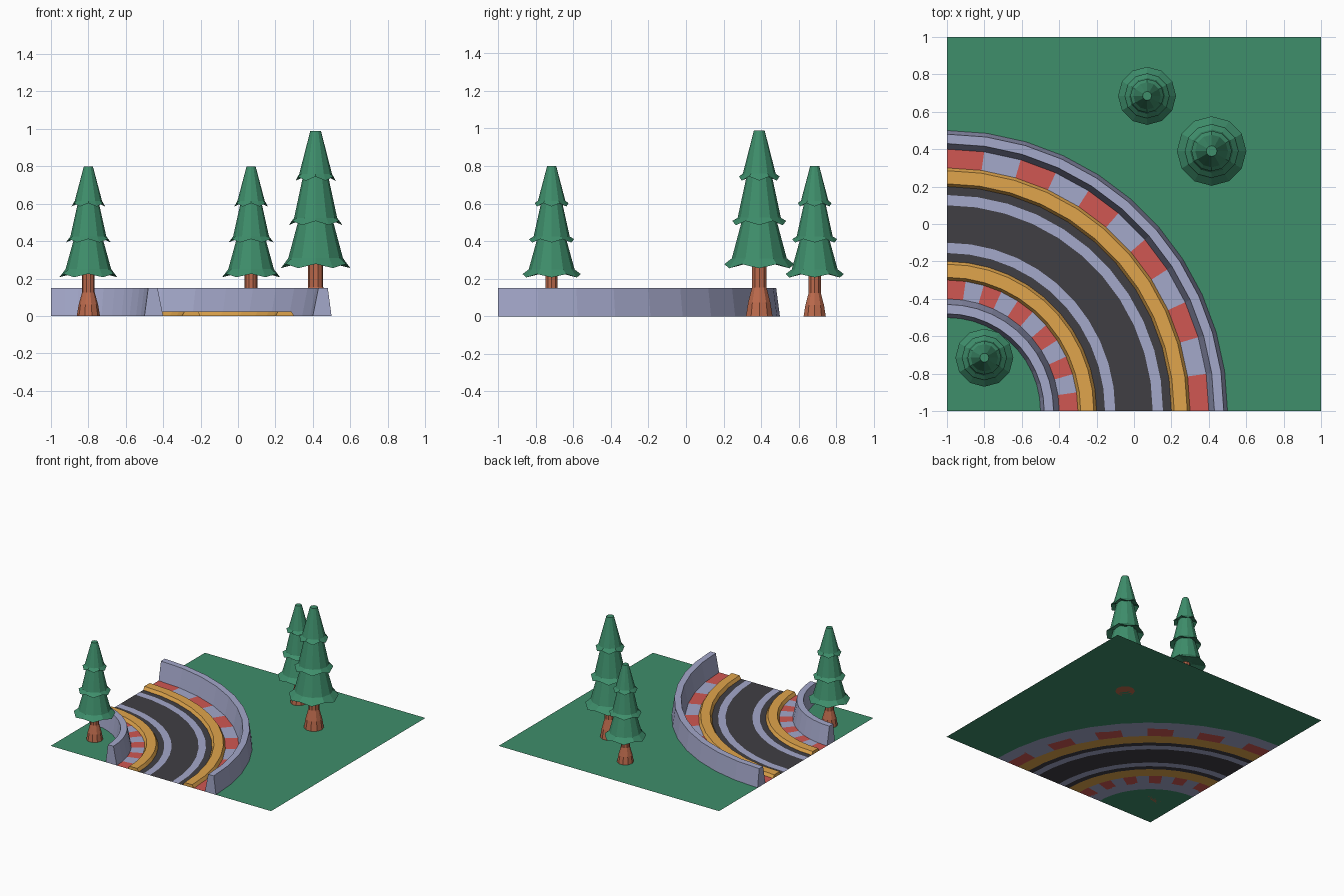
import bpy, bmesh, math

if "Cube" in bpy.data.objects:
    bpy.data.objects.remove(bpy.data.objects["Cube"])


def srgb(r, g, b):
    f = lambda c: c / 12.92 if c <= 0.04045 else ((c + 0.055) / 1.055) ** 2.4
    return tuple(f(c / 255) for c in (r, g, b)) + (1,)


def material(name, rgb):
    m = bpy.data.materials.new(name)
    m.diffuse_color = srgb(*rgb)
    m.use_nodes = True
    m.node_tree.nodes["Principled BSDF"].inputs["Base Color"].default_value = m.diffuse_color
    return m


GREEN = material("grass green", (62, 142, 107))
GREY = material("pale grey", (164, 168, 202))
ROAD = material("asphalt", (64, 62, 68))
YELLOW = material("yellow", (224, 165, 76))
RED = material("red", (208, 87, 82))
BROWN = material("bark brown", (188, 106, 76))

SEG = 11  # curve segments in the quarter turn, centred on the corner (-1, -1)


def polar(r, i, z=0.0):
    a = math.pi / 2 * i / SEG
    return (-1 + r * math.cos(a), -1 + r * math.sin(a), z)


def finish(name, bm, mats):
    me = bpy.data.meshes.new(name)
    bm.to_mesh(me)
    bm.free()
    for m in mats:
        me.materials.append(m)
    ob = bpy.data.objects.new(name, me)
    bpy.context.collection.objects.link(ob)
    return ob


def sweep(name, profile, mats, rule=lambda i, j: 0, solid=False):
    """Sweep an (r, z) profile around the corner; r increasing gives upward faces."""
    bm = bmesh.new()
    rows = [[bm.verts.new(polar(r, i, z)) for r, z in profile] for i in range(SEG + 1)]
    n = len(profile)
    for i in range(SEG):
        for j in range(n if solid else n - 1):
            k = (j + 1) % n
            f = bm.faces.new((rows[i][j], rows[i][k], rows[i + 1][k], rows[i + 1][j]))
            f.material_index = rule(i, j)
    if solid:
        bm.faces.new(rows[0][::-1])
        bm.faces.new(rows[-1])
        bmesh.ops.recalc_face_normals(bm, faces=bm.faces[:])
    return finish(name, bm, mats)


# road with two painted edge lines
sweep("road", [(r, 0) for r in (0.8, 0.845, 0.9, 1.1, 1.155, 1.2)],
      [ROAD, GREY], lambda i, j: j % 2)

# kerbs, striped run-off and barriers, mirrored about the road centre line r = 1
for side, flip in (("outer", False), ("inner", True)):
    def prof(pts):
        return [(2 - r, z) for r, z in reversed(pts)] if flip else pts

    sweep(side + "_kerb", prof([(1.2, 0), (1.215, 0.025), (1.285, 0.025), (1.3, 0)]),
          [YELLOW], solid=True)
    sweep(side + "_stripes", prof([(1.3, 0), (1.41, 0)]), [RED, GREY], lambda i, j: i % 2)
    sweep(side + "_barrier", prof([(1.4, 0), (1.43, 0.15), (1.48, 0.15), (1.5, 0)]),
          [GREY], solid=True)


# grass on both sides of the track
def grass(name, pts):
    bm = bmesh.new()
    f = bm.faces.new([bm.verts.new(p) for p in pts])
    f.normal_update()
    if f.normal.z < 0:
        f.normal_flip()
    bmesh.ops.triangulate(bm, faces=[f])
    finish(name, bm, [GREEN])


grass("outer_grass", [polar(1.5, i) for i in range(SEG + 1)] + [(-1, 1, 0), (1, 1, 0), (1, -1, 0)])
grass("inner_grass", [(-1, -1, 0)] + [polar(0.5, i) for i in range(SEG + 1)])


# trees
def lathe(bm, rings, sides, jag=0.0):
    """Closed lathe of (r, z) rings; the second ring may have a zigzag hem."""
    loops = []
    for n, (r, z) in enumerate(rings):
        loops.append([bm.verts.new((r * math.cos(2 * math.pi * k / sides),
                                    r * math.sin(2 * math.pi * k / sides),
                                    z + (jag * (k % 2) if n == 1 else 0)))
                      for k in range(sides)])
    for a, b in zip(loops, loops[1:]):
        for k in range(sides):
            m = (k + 1) % sides
            bm.faces.new((a[k], a[m], b[m], b[k]))
    bm.faces.new(loops[0][::-1])
    bm.faces.new(loops[-1])


TIERS = [  # underside, hem, flare, top
    [(0.05, 0.235), (0.155, 0.207), (0.122, 0.25), (0.075, 0.42)],
    [(0.05, 0.425), (0.12, 0.393), (0.096, 0.425), (0.055, 0.61)],
    [(0.04, 0.61), (0.09, 0.585), (0.073, 0.615), (0.024, 0.80)],
]


def tree(name, x, y, s):
    bm = bmesh.new()
    lathe(bm, [(0.062, 0), (0.052, 0.06), (0.034, 0.125), (0.034, 0.25)], 10)
    trunk = finish(name + "_trunk", bm, [BROWN])
    bm = bmesh.new()
    for t in TIERS:
        lathe(bm, t, 12, 0.018)
    leaves = finish(name + "_foliage", bm, [GREEN])
    for ob in (trunk, leaves):
        ob.location = (x, y, 0)
        ob.scale = (s * 0.97 if s > 1 else s,) * 2 + (s,)


tree("inner_tree", -0.80, -0.715, 1.0)
tree("back_tree", 0.07, 0.685, 1.0)
tree("tall_tree", 0.415, 0.39, 1.235)
